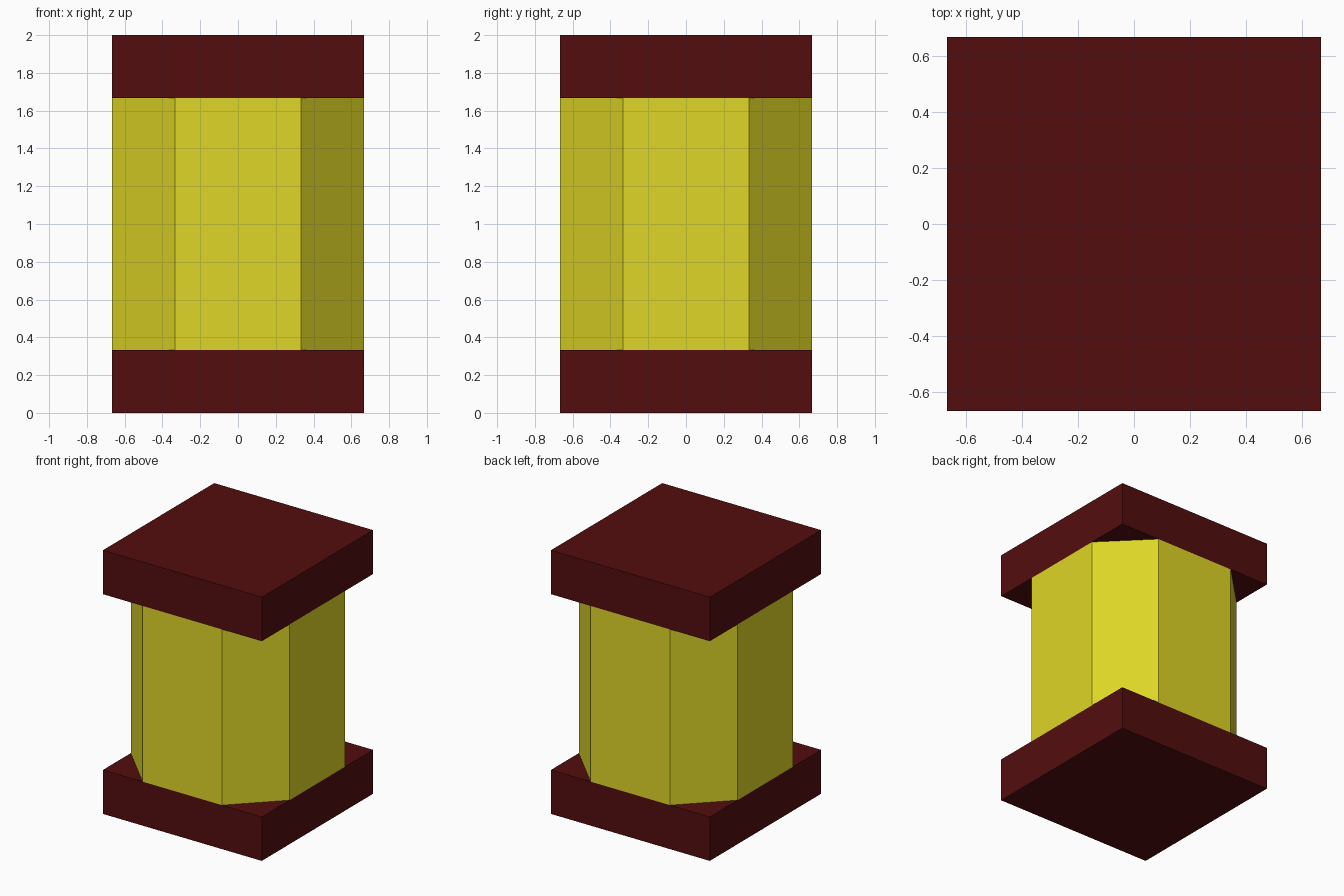
import bpy, bmesh

if "Cube" in bpy.data.objects:
    bpy.data.objects.remove(bpy.data.objects["Cube"])

W = 2 / 3      # half width of plates and barrel
C = 1 / 3      # half width of the flat barrel sides, also plate thickness


def material(name, rgb):
    m = bpy.data.materials.new(name)
    m.diffuse_color = (*rgb, 1)
    m.use_nodes = True
    m.node_tree.nodes["Principled BSDF"].inputs["Base Color"].default_value = m.diffuse_color
    return m


def prism(name, outline, z0, z1, mat):
    """Extrude a flat outline from z0 up to z1."""
    bm = bmesh.new()
    base = bm.faces.new([bm.verts.new((x, y, z0)) for x, y in outline])
    top = bmesh.ops.extrude_face_region(bm, geom=[base], use_keep_orig=True)["geom"]
    for v in top:
        if isinstance(v, bmesh.types.BMVert):
            v.co.z = z1
    bmesh.ops.recalc_face_normals(bm, faces=bm.faces)
    mesh = bpy.data.meshes.new(name)
    bm.to_mesh(mesh)
    bm.free()
    mesh.materials.append(mat)
    ob = bpy.data.objects.new(name, mesh)
    bpy.context.collection.objects.link(ob)
    return ob


dark_red = material("dark red", (0.086, 0.004, 0.0043))
yellow = material("yellow", (0.73, 0.67, 0.02))

square = [(-W, -W), (W, -W), (W, W), (-W, W)]
octagon = [(-C, -W), (C, -W), (W, -C), (W, C), (C, W), (-C, W), (-W, C), (-W, -C)]

# Square end plates
prism("bottom_plate", square, 0, C, dark_red)
prism("top_plate", square, 2 - C, 2, dark_red)

# Eight-sided barrel between the plates
prism("barrel", octagon, C, 2 - C, yellow)
